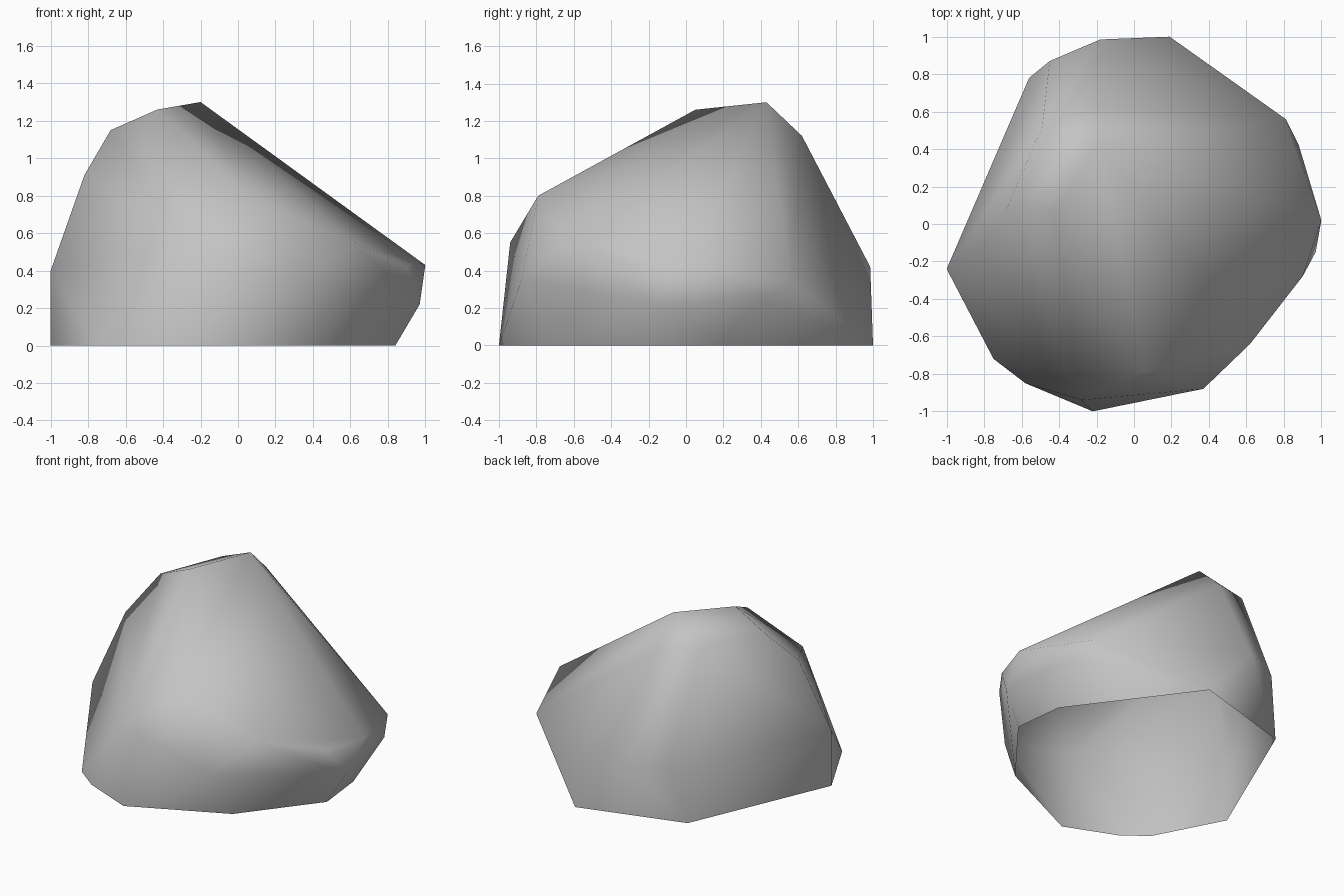
import bpy
import bmesh

default_cube = bpy.data.objects.get("Cube")
if default_cube:
    bpy.data.objects.remove(default_cube, do_unlink=True)


def make_material(name, colour):
    """One plain flat colour for viewport and render."""
    material = bpy.data.materials.new(name)
    material.use_nodes = True
    material.diffuse_color = colour
    shader = next(n for n in material.node_tree.nodes if n.type == "BSDF_PRINCIPLED")
    shader.inputs["Base Color"].default_value = colour
    shader.inputs["Roughness"].default_value = 0.9
    return material


def make_shell(name, corners, material):
    """Wrap corner points in a smooth convex shell that is open underneath."""
    bm = bmesh.new()
    for corner in corners:
        bm.verts.new(corner)
    result = bmesh.ops.convex_hull(bm, input=bm.verts[:])
    unused = [v for v in result["geom_interior"] if isinstance(v, bmesh.types.BMVert)]
    bmesh.ops.delete(bm, geom=unused, context="VERTS")
    bmesh.ops.recalc_face_normals(bm, faces=bm.faces[:])
    # The rock is hollow: remove the flat underside
    underside = [face for face in bm.faces if face.normal.z < -.95]
    bmesh.ops.delete(bm, geom=underside, context="FACES")
    for face in bm.faces:
        face.smooth = True
    mesh = bpy.data.meshes.new(name)
    bm.to_mesh(mesh)
    bm.free()
    mesh.materials.append(material)
    rock = bpy.data.objects.new(name, mesh)
    bpy.context.collection.objects.link(rock)
    return rock


# Rim resting on the ground
rim = [(x, y, 0) for x, y in (
    (.84, -.18), (.8, .18), (.19, 1), (-.56, .78), (-1, -.24),
    (-.75, -.72), (-.58, -.85), (-.22, -1), (.44, -.69))]

# Bulging corners around the middle
front_corners = [(-.28, -.94, .55), (.37, -.88, .35), (.62, -.64, .55)]
left_corners = [(.9, -.28, .43), (.97, -.15, .22), (1, .02, .43),
                (.88, .42, .25), (.81, .56, .345)]
back_corners = [(-.18, .985, .42), (-.45, .87, .4)]
right_corners = [(-1, -.24, .4), (-.82, -.12, .91)]

# Sloping front shoulder, crown and off-centre peak
crown = [(.06, -.79, .8), (-.43, .05, 1.26), (-.68, .08, 1.15),
         (-.49, .52, 1.16), (-.21, .62, 1.12), (-.2, .43, 1.3)]

stone_grey = make_material("stone grey", (.55, .55, .55, 1))
make_shell("boulder", rim + front_corners + left_corners + back_corners
           + right_corners + crown, stone_grey)
